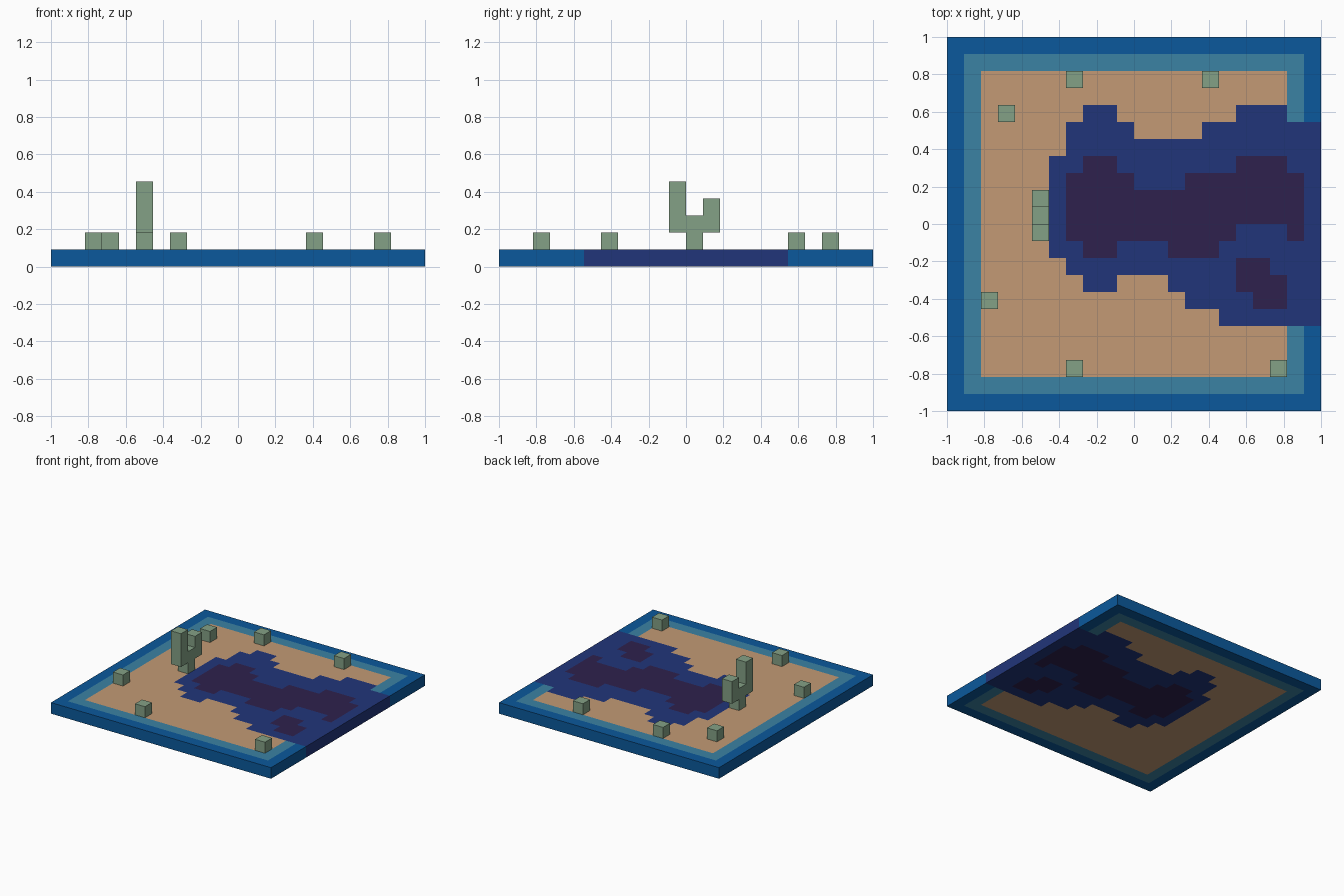
import bpy, bmesh
from mathutils import Vector

cube = bpy.data.objects.get("Cube")
if cube:
    bpy.data.objects.remove(cube, do_unlink=True)

U = 1 / 11  # one block; the slab is 22 x 22 blocks


def linear(c):
    c /= 255
    return c / 12.92 if c <= 0.04045 else ((c + 0.055) / 1.055) ** 2.4


def material(name, rgb):
    m = bpy.data.materials.new(name)
    m.use_nodes = True
    col = (*[linear(c) for c in rgb], 1)
    m.diffuse_color = col
    bsdf = next(n for n in m.node_tree.nodes if n.type == 'BSDF_PRINCIPLED')
    bsdf.inputs["Base Color"].default_value = col
    bsdf.inputs["Roughness"].default_value = 0.9
    return m


deep_blue = material("deep blue", (11, 89, 156))
teal = material("shallow teal", (59, 130, 163))
sand = material("sand", (195, 154, 117))
navy = material("navy water", (33, 53, 122))
purple = material("dark purple", (46, 33, 77))
green = material("cactus green", (132, 161, 134))


def add_object(name, bm, mats):
    bmesh.ops.recalc_face_normals(bm, faces=bm.faces[:])
    mesh = bpy.data.meshes.new(name)
    bm.to_mesh(mesh)
    bm.free()
    for m in mats:
        mesh.materials.append(m)
    obj = bpy.data.objects.new(name, mesh)
    bpy.context.collection.objects.link(obj)
    return obj


def add_box(name, low, high, mats):
    """Box between two corners given in blocks."""
    bm = bmesh.new()
    bmesh.ops.create_cube(bm, size=1)
    low, high = Vector(low) * U, Vector(high) * U
    for v in bm.verts:
        v.co = (low + high) / 2 + v.co * (high - low)
    return add_object(name, bm, mats)


# Water areas: (first column, last column, lowest row, highest row) in blocks
NAVY = [(-5, -4, -2, 4), (-4, -3, -3, 6), (-3, -1, -4, 7), (-1, 0, -3, 6),
        (0, 2, -3, 5), (2, 3, -4, 5), (3, 4, -5, 5), (4, 5, -5, 6),
        (5, 6, -6, 6), (6, 9, -6, 7), (9, 11, -6, 6)]
PURPLE = [(-4, -3, -1, 3), (-3, -1, -2, 4), (-1, 0, -1, 3), (0, 2, -1, 2),
          (2, 3, -2, 2), (3, 5, -2, 3), (5, 6, -1, 3), (6, 9, 0, 4),
          (9, 10, -1, 3), (6, 7, -4, -2), (7, 8, -5, -2), (8, 9, -5, -3)]


def inside(areas, x, y):
    return any(a < x < b and c < y < d for a, b, c, d in areas)


def colour_index(x, y):
    if inside(PURPLE, x, y):
        return 4
    if inside(NAVY, x, y):
        return 3
    edge = max(abs(x), abs(y))
    return 0 if edge > 10 else 1 if edge > 9 else 2


# Slab, cut into blocks and coloured by block column through its full depth
slab = add_box("ground_slab", (-11, -11, 0), (11, 11, 1),
               [deep_blue, teal, sand, navy, purple])
bm = bmesh.new()
bm.from_mesh(slab.data)
for axis in (Vector((1, 0, 0)), Vector((0, 1, 0))):
    for i in range(-10, 11):
        bmesh.ops.bisect_plane(bm, geom=bm.verts[:] + bm.edges[:] + bm.faces[:],
                               plane_co=axis * i * U, plane_no=axis)
for f in bm.faces:
    c = (f.calc_center_median() - f.normal * U * 0.5) / U
    f.material_index = colour_index(c.x, c.y)
bm.to_mesh(slab.data)
bm.free()

# Small cactus blocks scattered round the sand
for n, (x, y) in enumerate([(-4, 8), (4, 8), (-8, 6), (-9, -5), (-4, -9), (8, -9)], 1):
    add_box(f"small_cactus_{n}", (x, y, 1), (x + 1, y + 1, 2), [green])

# Tall cactus: a side outline (y, z) extruded one block along x
outline = [(0, 1), (1, 1), (1, 2), (2, 2), (2, 4), (1, 4),
           (1, 3), (0, 3), (0, 5), (-1, 5), (-1, 2), (0, 2)]
bm = bmesh.new()
left = [bm.verts.new((-6 * U, y * U, z * U)) for y, z in outline]
right = [bm.verts.new((-5 * U, y * U, z * U)) for y, z in outline]
bm.faces.new(left)
bm.faces.new(right[::-1])
for i in range(len(outline)):
    bm.faces.new((left[i - 1], left[i], right[i], right[i - 1]))
add_object("tall_cactus", bm, [green])
